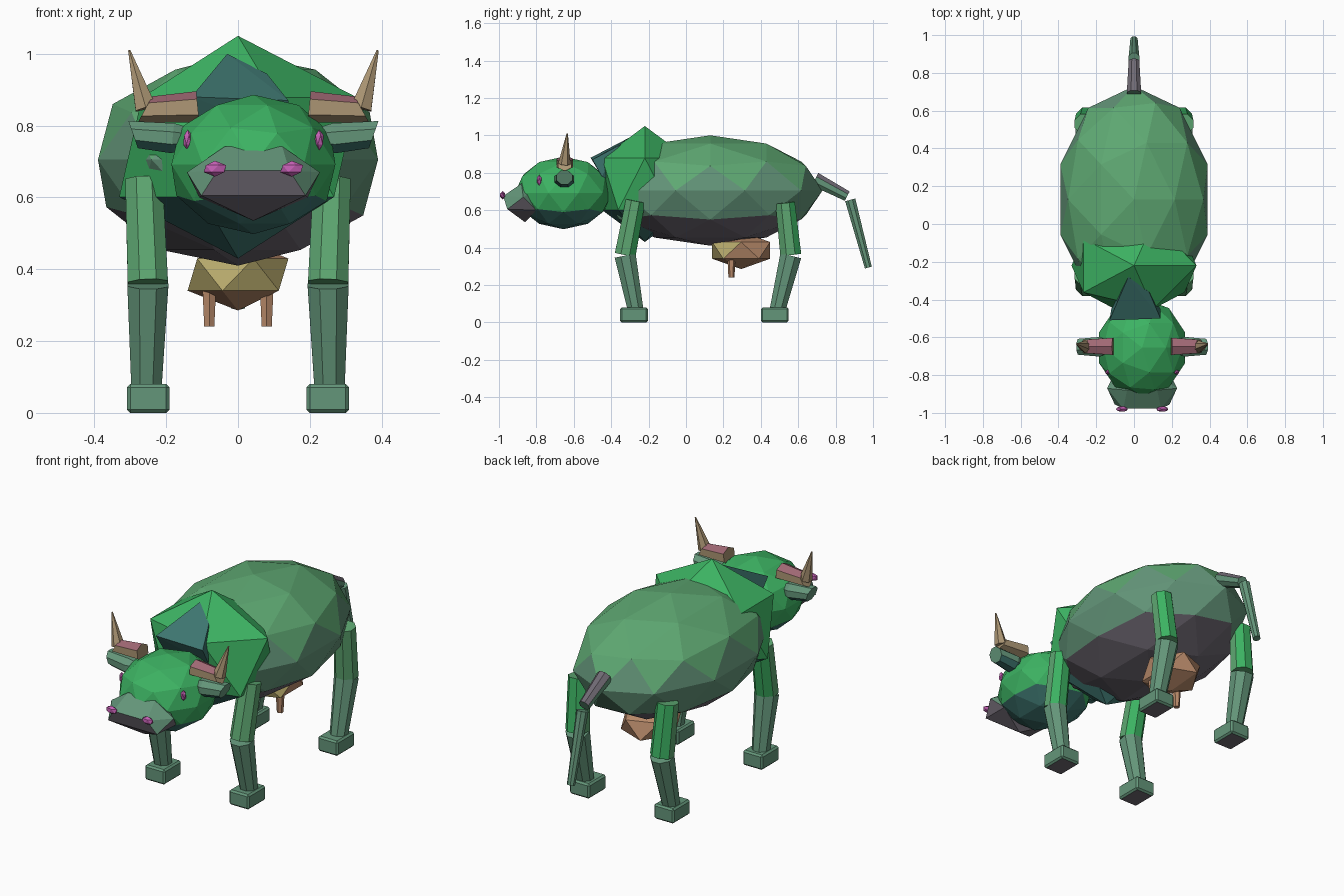
import bpy, bmesh, math
from mathutils import Vector

if "Cube" in bpy.data.objects:
    bpy.data.objects.remove(bpy.data.objects["Cube"])


def srgb(r, g, b):
    return [((c / 255 + 0.055) / 1.055) ** 2.4 if c > 10 else c / 3294 for c in (r, g, b)] + [1]


def mat(name, *rgb):
    m = bpy.data.materials.new(name)
    m.diffuse_color = srgb(*rgb)
    m.use_nodes = True
    m.node_tree.nodes["Principled BSDF"].inputs["Base Color"].default_value = m.diffuse_color
    return m


BRIGHT = mat("bright green", 60, 178, 98)
LEAF = mat("leaf green", 94, 168, 114)
SAGE = mat("sage green", 100, 150, 122)
GREY = mat("warm grey", 112, 106, 116)
TEAL = mat("dark teal", 62, 118, 112)
TAN = mat("horn tan", 172, 150, 116)
MAUVE = mat("mauve", 160, 104, 116)
OLIVE = mat("olive", 184, 170, 108)
BROWN = mat("skin brown", 184, 138, 106)
PINK = mat("pink", 196, 96, 180)


def finish(name, bm, mats, rule=None):
    """Turn a bmesh into a flat shaded object, colouring faces by rule."""
    bmesh.ops.recalc_face_normals(bm, faces=bm.faces)
    bm.normal_update()
    for f in bm.faces:
        f.material_index = rule(f.normal, f.calc_center_median()) if rule else 0
    me = bpy.data.meshes.new(name)
    bm.to_mesh(me)
    bm.free()
    for m in mats:
        me.materials.append(m)
    ob = bpy.data.objects.new(name, me)
    bpy.context.collection.objects.link(ob)
    return ob


def ball(name, centre, radii, level, mats, rule=None):
    bm = bmesh.new()
    bmesh.ops.create_icosphere(bm, subdivisions=level, radius=1)
    for v in bm.verts:
        v.co = Vector(a * r + c for a, r, c in zip(v.co, radii, centre))
    return finish(name, bm, mats, rule)


def hull(name, points, mats, rule=None):
    bm = bmesh.new()
    for p in points:
        bm.verts.new(p)
    res = bmesh.ops.convex_hull(bm, input=bm.verts)
    bmesh.ops.delete(bm, geom=[v for v in bm.verts if not v.link_faces], context='VERTS')
    return finish(name, bm, mats, rule)


def tube(name, rings, sides, mats, rule=None):
    """Rings are (centre, direction, half width, half depth)."""
    bm = bmesh.new()
    loops = []
    for c, d, w, h in rings:
        d = Vector(d).normalized()
        side = Vector((1, 0, 0)) if abs(d.x) < 0.6 else Vector((0, 1, 0))
        side = (side - d * side.dot(d)).normalized()
        up = d.cross(side)
        k = 1 / math.cos(math.pi / sides)
        loop = []
        for i in range(sides):
            a = 2 * math.pi * (i + 0.5) / sides
            loop.append(bm.verts.new(Vector(c) + side * w * k * math.cos(a) + up * h * k * math.sin(a)))
        loops.append(loop)
    for a, b in zip(loops, loops[1:]):
        for i in range(sides):
            j = (i + 1) % sides
            bm.faces.new((a[i], a[j], b[j], b[i]))
    bm.faces.new(loops[0])
    bm.faces.new(loops[-1])
    return finish(name, bm, mats, rule)


def limb(name, p, q, rp, rq, sides, mats, rule=None):
    d = Vector(q) - Vector(p)
    return tube(name, [(p, d, rp, rp), (q, d, rq, rq)], sides, mats, rule)


# Torso, with sage flanks and grey belly
ball("torso", (0, 0.13, 0.705), (0.41, 0.6, 0.295), 2, [LEAF, SAGE, GREY],
     lambda n, c: 2 if c.z < 0.56 else 1 if c.z < 0.76 else 0)

# Shoulder hump and crest
ball("shoulder_hump", (0, -0.22, 0.74), (0.37, 0.27, 0.31), 1, [BRIGHT, TEAL],
     lambda n, c: 1 if n.z < -0.4 else 0)
hull("neck_crest", [(-0.13, -0.51, 0.88), (0.14, -0.5, 0.87), (-0.03, -0.28, 1.0),
                    (0.08, -0.36, 0.945), (-0.12, -0.45, 0.78), (0.14, -0.45, 0.78),
                    (0, -0.28, 0.7)], [TEAL])

# Head sits slightly to one side
HX = 0.043
ball("head", (HX, -0.655, 0.692), (0.24, 0.26, 0.194), 2, [BRIGHT, TEAL],
     lambda n, c: 1 if c.z < 0.58 else 0)

muzzle = [(HX, -0.86, 0.535), (HX, -0.75, 0.735)]
for s in (-1, 1):
    muzzle += [(HX + s * x, y, z) for x, y, z in
               ((0.145, -0.955, 0.605), (0.10, -0.978, 0.675), (0.185, -0.87, 0.67),
                (0.08, -0.88, 0.742), (0.15, -0.80, 0.60))]
hull("muzzle", muzzle, [SAGE, GREY], lambda n, c: 1 if n.z < -0.3 else 0)

# Paired parts of the head
for s, tag in ((-1, "left"), (1, "right")):
    ball("nostril_" + tag, (HX + s * 0.107, -0.98, 0.68), (0.035, 0.016, 0.022), 1, [PINK])
    ball("eye_" + tag, (HX + s * 0.183, -0.785, 0.76), (0.014, 0.014, 0.029), 1, [PINK])
    tube("ear_" + tag, [((HX + s * 0.15, -0.65, 0.765), (s, 0, 0), 0.02, 0.02),
                        ((HX + s * 0.225, -0.65, 0.765), (s, 0, 0.1), 0.052, 0.042),
                        ((HX + s * 0.335, -0.65, 0.775), (s, 0, -0.35), 0.042, 0.04)],
         8, [SAGE, TEAL], lambda n, c: 1 if n.z < -0.6 else 0)
    tube("horn_" + tag, [((HX + s * 0.155, -0.648, 0.852), (s, 0, -0.1), 0.045, 0.038),
                         ((HX + s * 0.302, -0.648, 0.845), (s, 0, 0.55), 0.036, 0.036)],
         6, [TAN, MAUVE], lambda n, c: 1 if n.z > 0.8 else 0)
    limb("horn_tip_" + tag, (HX + s * 0.300, -0.65, 0.848), (HX + s * 0.346, -0.635, 1.01),
         0.029, 0.003, 6, [TAN])

# Legs and hooves
green_back = lambda n, c: 1 if n.y > 0.3 else 0
legs = {"front": (-0.27, 0.65, -0.325, 0.362, -0.27, -0.278),
        "back": (0.53, 0.64, 0.56, 0.362, 0.49, 0.475)}
for where, (y0, z0, y1, z1, y2, yh) in legs.items():
    for s, tag in ((-1, "left"), (1, "right")):
        top, knee, low = (s * 0.262, y0, z0), (s * 0.251, y1, z1), (s * 0.255, y2, 0.07)
        limb(f"{where}_thigh_{tag}", top, knee, 0.052, 0.056, 8, [LEAF, BRIGHT], green_back)
        limb(f"{where}_shin_{tag}", (s * 0.251, y1, z1 - 0.006), low, 0.057, 0.042, 8, [SAGE])
        bm = bmesh.new()
        bmesh.ops.create_cube(bm, size=1)
        for v in bm.verts:
            v.co = Vector((v.co.x * 0.118 + s * 0.25, v.co.y * 0.148 + yh, v.co.z * 0.08 + 0.04))
        bmesh.ops.bevel(bm, geom=bm.edges[:], offset=0.009, segments=1, affect='EDGES')
        finish(f"{where}_hoof_{tag}", bm, [SAGE, GREY], lambda n, c: 1 if n.z < -0.8 else 0)

# Tail in two pieces
limb("tail_upper", (0, 0.69, 0.765), (0, 0.862, 0.675), 0.038, 0.028, 8, [SAGE, GREY],
     lambda n, c: 1 if n.z > 0.6 else 0)
limb("tail_lower", (0, 0.878, 0.655), (0, 0.975, 0.293), 0.028, 0.019, 8, [SAGE])

# Udder and teats
ball("udder", (0, 0.295, 0.385), (0.157, 0.182, 0.1), 1, [OLIVE, BROWN],
     lambda n, c: 1 if n.y > -0.25 or n.z < -0.75 else 0)
for s, tag in ((-1, "left"), (1, "right")):
    limb("teat_" + tag, (s * 0.08, 0.243, 0.35), (s * 0.08, 0.243, 0.24), 0.019, 0.014, 6, [BROWN])
